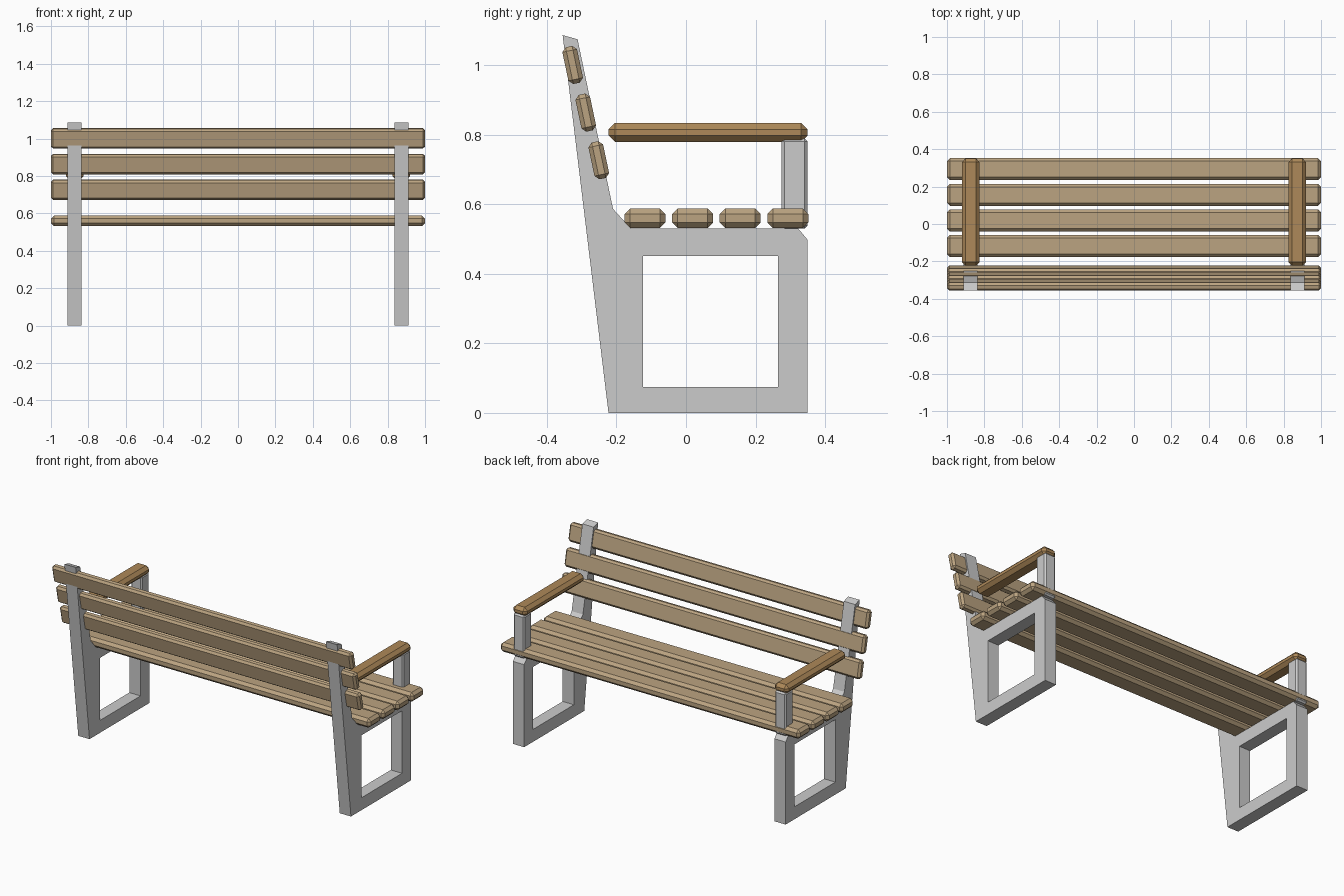
import bpy, bmesh, math

if "Cube" in bpy.data.objects:
    bpy.data.objects.remove(bpy.data.objects["Cube"])


def material(name, rgb):
    m = bpy.data.materials.new(name)
    m.diffuse_color = (*rgb, 1)
    m.use_nodes = True
    m.node_tree.nodes["Principled BSDF"].inputs["Base Color"].default_value = m.diffuse_color
    return m


slat_wood = material("slat_wood", (0.50, 0.37, 0.22))
arm_wood = material("arm_wood", (0.42, 0.25, 0.10))


def finish(bm, name, mat=None):
    bmesh.ops.recalc_face_normals(bm, faces=bm.faces)
    me = bpy.data.meshes.new(name)
    bm.to_mesh(me)
    bm.free()
    ob = bpy.data.objects.new(name, me)
    bpy.context.collection.objects.link(ob)
    if mat:
        me.materials.append(mat)
    return ob


def plank(name, loc, size, chamfer, mat=None, tilt=0):
    bm = bmesh.new()
    bmesh.ops.create_cube(bm, size=1)
    bmesh.ops.scale(bm, vec=size, verts=bm.verts)
    bmesh.ops.bevel(bm, geom=bm.edges[:], offset=chamfer, segments=1,
                    affect='EDGES', profile=0.5)
    ob = finish(bm, name, mat)
    ob.location = loc
    ob.rotation_euler.x = tilt
    return ob


# Side frame: outer loop and window loop bridged, point for point
OUTER = [(-0.223, 0), (0.35, 0), (0.35, 0.498), (0.323, 0.53),
         (-0.158, 0.53), (-0.21, 0.587), (-0.312, 1.075), (-0.355, 1.087)]
WINDOW = [(-0.124, 0.075), (0.264, 0.075), (0.264, 0.452), (-0.124, 0.452)]


def side_frame(name, x, width=0.075):
    bm = bmesh.new()
    rings = []
    for sx in (x - width / 2, x + width / 2):
        o = [bm.verts.new((sx, y, z)) for y, z in OUTER]
        w = [bm.verts.new((sx, y, z)) for y, z in WINDOW]
        rings.append((o, w))
        for f in ([o[0], o[1], w[1], w[0]], [o[1], o[2], w[2], w[1]],
                  [o[2], o[3], w[2]], [o[3], o[4], w[3], w[2]],
                  [o[4], o[5], w[3]], [o[5], o[0], w[0], w[3]],
                  [o[5], o[6], o[7], o[0]]):
            bm.faces.new(f)
    for k in (0, 1):
        a, b = rings[0][k], rings[1][k]
        for i in range(len(a)):
            j = (i + 1) % len(a)
            bm.faces.new([a[i], a[j], b[j], b[i]])
    return finish(bm, name)


# Frames, arm posts and armrests on both sides
for side, s in (("left", -1), ("right", 1)):
    x = s * 0.873
    side_frame(f"{side}_frame", x)
    plank(f"{side}_arm_post", (x, 0.3125, 0.66), (0.075, 0.075, 0.26), 0.009)
    plank(f"{side}_armrest", (x, 0.0635, 0.807), (0.093, 0.573, 0.055), 0.019, arm_wood)

# Seat slats
for i in range(4):
    plank(f"seat_slat_{i + 1}", (0, -0.118 + i * 0.137, 0.56),
          (2, 0.118, 0.056), 0.016, slat_wood)

# Leaning back slats
for i in range(3):
    plank(f"back_slat_{i + 1}", (0, -0.251 - i * 0.0375, 0.727 + i * 0.137),
          (2, 0.043, 0.108), 0.012, slat_wood, math.radians(11.9))
